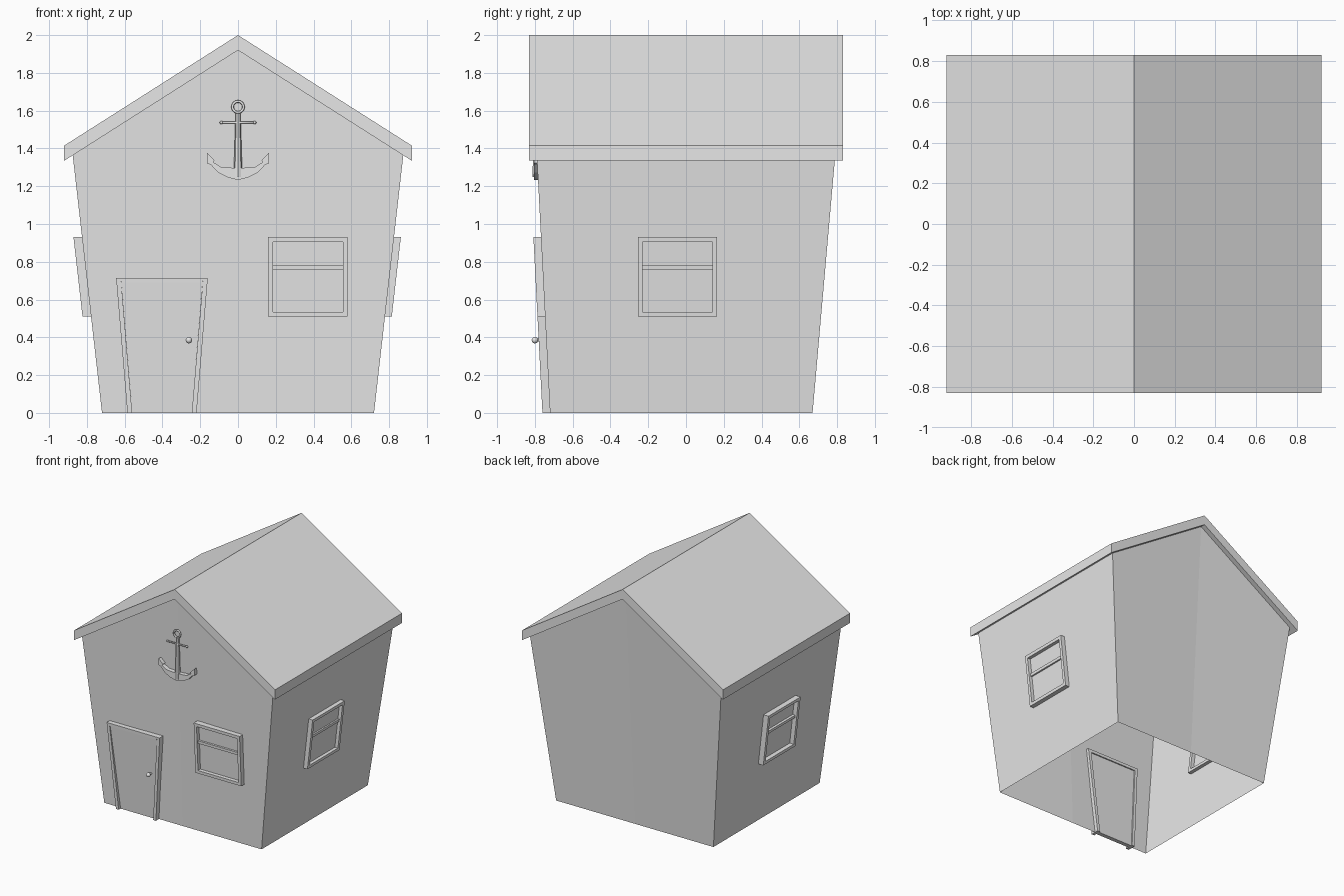
import bpy, bmesh, math
from mathutils import Vector, Matrix

cube = bpy.data.objects.get("Cube")
if cube:
    bpy.data.objects.remove(cube, do_unlink=True)

grey = bpy.data.materials.new("plain_grey")
grey.use_nodes = True
grey.diffuse_color = (0.8, 0.8, 0.8, 1)
grey.node_tree.nodes["Principled BSDF"].inputs["Base Color"].default_value = (0.8, 0.8, 0.8, 1)

EAVE_Z, APEX_Z = 1.364, 1.92


def finish(name, bm, smooth=False):
    bmesh.ops.recalc_face_normals(bm, faces=bm.faces)
    mesh = bpy.data.meshes.new(name)
    bm.to_mesh(mesh)
    bm.free()
    mesh.materials.append(grey)
    if smooth:
        for p in mesh.polygons:
            p.use_smooth = True
    obj = bpy.data.objects.new(name, mesh)
    bpy.context.collection.objects.link(obj)
    return obj


# Leaning wall surfaces: u runs along the wall, d is the distance outward
def front(u, z, d):
    return Vector((u, -(0.72 + 0.0515 * z + d), z))


def left(u, z, d):
    return Vector((0.72 + 0.114 * z + d, u, z))


def right(u, z, d):
    return Vector((-(0.72 + 0.114 * z + d), u, z))


def upright(u, z, d):
    return Vector((u, -d, z))


def prism(bm, outline, place, d0, d1):
    rings = [[bm.verts.new(place(u, z, d)) for u, z in outline] for d in (d0, d1)]
    n = len(outline)
    for i in range(n):
        j = (i + 1) % n
        bm.faces.new((rings[0][i], rings[0][j], rings[1][j], rings[1][i]))
    bm.faces.new(rings[0])
    bm.faces.new(rings[1])


def rect(u0, u1, z0, z1):
    return [(u0, z0), (u1, z0), (u1, z1), (u0, z1)]


# Walls: open shell flaring upward, gables split along the centre line
bm = bmesh.new()
corner = {}
for side, y0 in ((-1, -0.72), (1, 0.67)):
    y1 = side * 0.79
    mid = bm.verts.new((0, y0, 0))
    apex = bm.verts.new((0, y1, APEX_Z))
    for sx in (-1, 1):
        low = bm.verts.new((sx * 0.72, y0, 0))
        high = bm.verts.new((sx * 0.875, y1, EAVE_Z))
        corner[side, sx] = (low, high)
        bm.faces.new((mid, low, high, apex))
for sx in (-1, 1):
    (a, b), (c, d) = corner[-1, sx], corner[1, sx]
    bm.faces.new((a, c, d, b))
finish("walls", bm)

# Roof: gabled slab
bm = bmesh.new()
prism(bm, [(0, 2), (0.92, 1.415), (0.92, 1.335), (0, APEX_Z), (-0.92, 1.335), (-0.92, 1.415)],
      upright, -0.83, 0.83)
finish("roof", bm)


# Windows: outer frame, meeting rail and pane
def window(name, place, centre, depth):
    a, b, z0, z1, w = centre - 0.21, centre + 0.21, 0.51, 0.93, 0.025
    bm = bmesh.new()
    for bar in (rect(a, a + w, z0, z1), rect(b - w, b, z0, z1),
                rect(a + w, b - w, z0, z0 + w), rect(a + w, b - w, z1 - w, z1)):
        prism(bm, bar, place, -0.03, depth)
    prism(bm, rect(a + w, b - w, 0.757, 0.78), place, -0.02, depth - 0.015)
    finish(name + "_frame", bm)
    bm = bmesh.new()
    prism(bm, rect(a + w, b - w, z0 + w, z1 - w), place, 0.0, 0.008)
    finish(name + "_pane", bm)


window("front_window", front, 0.37, 0.04)
window("left_window", left, -0.045, 0.036)
window("right_window", right, -0.045, 0.045)

# Door frame: tapered posts and lintel
bm = bmesh.new()
DOOR_X, HEIGHT = -0.4025, 0.715
for s in (-1, 1):
    post = [(0.183, 0), (0.2425, HEIGHT), (0.2175, HEIGHT), (0.158, 0)]
    prism(bm, [(DOOR_X + s * u, z) for u, z in post], front, -0.03, 0.04)
prism(bm, [(DOOR_X - 0.215, 0.69), (DOOR_X + 0.215, 0.69),
           (DOOR_X + 0.2175, HEIGHT), (DOOR_X - 0.2175, HEIGHT)], front, -0.03, 0.04)
finish("door_frame", bm)

# Door panel: nearly flush with the frame at the top
bm = bmesh.new()
prism(bm, [(DOOR_X - 0.158, 0), (DOOR_X + 0.158, 0),
           (DOOR_X + 0.215, 0.69), (DOOR_X - 0.215, 0.69)],
      lambda u, z, d: front(u, z, d + 0.02 * z / HEIGHT if d > 0 else d), -0.02, 0.014)
finish("door", bm)


def rod(bm, start, end, r0, r1, sides=12):
    start, end = Vector(start), Vector(end)
    axis = end - start
    turn = axis.to_track_quat("Z", "Y").to_matrix().to_4x4()
    bmesh.ops.create_cone(bm, cap_ends=True, segments=sides, radius1=r0, radius2=r1,
                          depth=axis.length, matrix=Matrix.Translation((start + end) / 2) @ turn)


def ball(bm, centre, radius):
    bmesh.ops.create_uvsphere(bm, u_segments=16, v_segments=10, radius=radius,
                              matrix=Matrix.Translation(centre))


# Door knob
bm = bmesh.new()
rod(bm, (-0.26, -0.74, 0.385), (-0.26, -0.8, 0.385), 0.008, 0.008)
ball(bm, (-0.26, -0.8, 0.385), 0.017)
finish("door_knob", bm, True)

# Anchor arms: faceted crescent with pointed flukes
bm = bmesh.new()
half = [(0.055, 1.247), (0.105, 1.272), (0.142, 1.312), (0.165, 1.322), (0.163, 1.375),
        (0.125, 1.338), (0.132, 1.328), (0.09, 1.302), (0.025, 1.297)]
outline = [(0, 1.233)] + half + [(-x, z) for x, z in reversed(half)]
prism(bm, outline, upright, 0.765, 0.804)
arms = finish("anchor_arms", bm)

# Anchor shank
bm = bmesh.new()
rod(bm, (0, -0.79, 1.25), (0, -0.79, 1.585), 0.023, 0.013, 8)
finish("anchor_shank", bm)

# Anchor crossbar with ball ends
bm = bmesh.new()
rod(bm, (-0.088, -0.795, 1.537), (0.088, -0.795, 1.537), 0.006, 0.006)
for s in (-1, 1):
    ball(bm, (s * 0.088, -0.795, 1.537), 0.009)
finish("anchor_crossbar", bm, True)

# Anchor ring
bpy.ops.mesh.primitive_torus_add(location=(0, -0.795, 1.62), rotation=(math.pi / 2, 0, 0),
                                 major_segments=24, minor_segments=8,
                                 major_radius=0.029, minor_radius=0.007)
ring = bpy.context.object
ring.name = "anchor_ring"
ring.data.materials.append(grey)
bpy.ops.object.shade_smooth()
